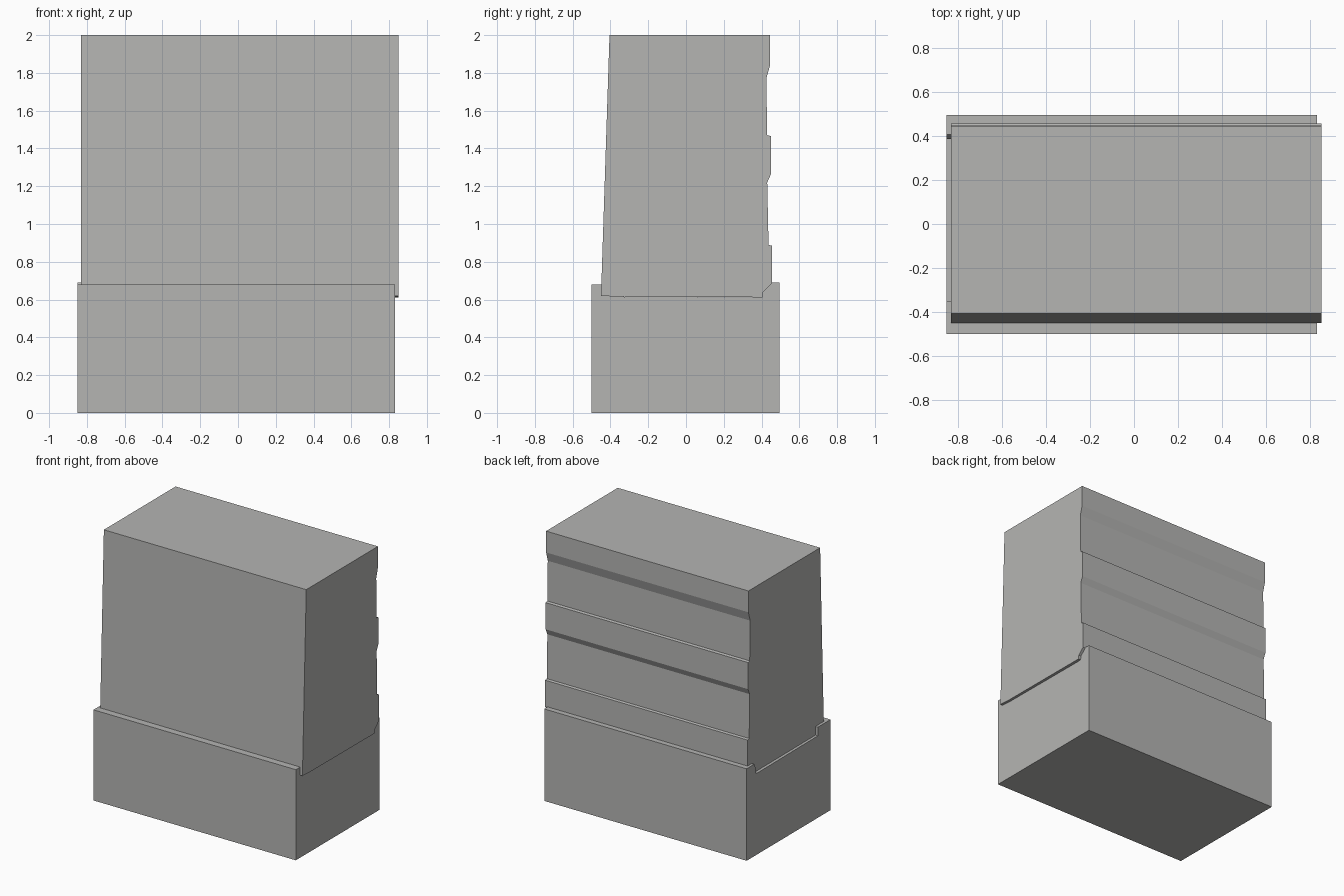
import bpy, bmesh

if "Cube" in bpy.data.objects:
    bpy.data.objects.remove(bpy.data.objects["Cube"])

stone = bpy.data.materials.new("warm grey stone")
stone.diffuse_color = (0.46, 0.46, 0.45, 1)
stone.use_nodes = True
stone.node_tree.nodes["Principled BSDF"].inputs["Base Color"].default_value = stone.diffuse_color


def extrude_profile(name, profile, x0, x1):
    """Extrude a closed (y, z) profile along x."""
    bm = bmesh.new()
    face = bm.faces.new([bm.verts.new((x0, y, z)) for y, z in profile])
    ext = bmesh.ops.extrude_face_region(bm, geom=[face])["geom"]
    verts = [v for v in ext if isinstance(v, bmesh.types.BMVert)]
    bmesh.ops.translate(bm, verts=verts, vec=(x1 - x0, 0, 0))
    bmesh.ops.recalc_face_normals(bm, faces=bm.faces)
    mesh = bpy.data.meshes.new(name)
    bm.to_mesh(mesh)
    bm.free()
    mesh.materials.append(stone)
    obj = bpy.data.objects.new(name, mesh)
    bpy.context.collection.objects.link(obj)
    return obj


# Base block with a shallow channel in its top
extrude_profile("base_block", [
    (-0.5, 0), (0.495, 0), (0.495, 0.69), (0.405, 0.69), (0.385, 0.65),
    (0.385, 0.61), (-0.35, 0.615), (-0.35, 0.68), (-0.5, 0.68)], -0.85, 0.83)

# Upper wall: leaning front, stepped and bevelled back, tongue at the bottom
extrude_profile("upper_wall", [
    (-0.45, 0.62), (-0.36, 0.615), (0.405, 0.612), (0.408, 0.64), (0.455, 0.685),
    (0.455, 0.885), (0.437, 0.89), (0.43, 1.22), (0.45, 1.265),
    (0.45, 1.465), (0.43, 1.47), (0.425, 1.77), (0.445, 1.84),
    (0.445, 2.0), (-0.405, 2.0)], -0.83, 0.85)
